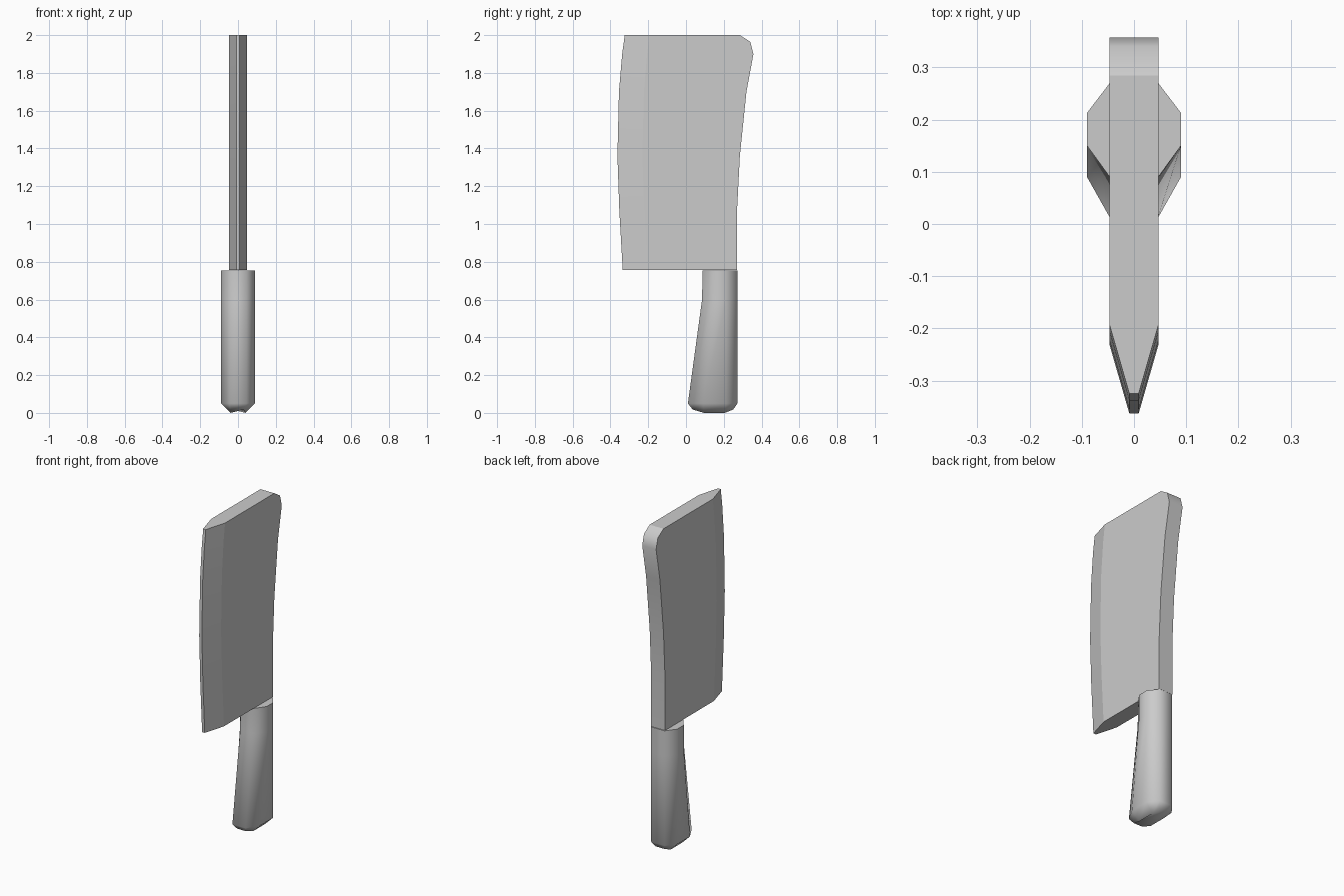
import bpy, bmesh, math

cube = bpy.data.objects.get("Cube")
if cube:
    bpy.data.objects.remove(cube, do_unlink=True)

grey = bpy.data.materials.new("plain grey")
grey.use_nodes = True
colour = (0.6, 0.6, 0.6, 1)
grey.diffuse_color = colour
bsdf = next(n for n in grey.node_tree.nodes if n.type == 'BSDF_PRINCIPLED')
bsdf.inputs["Base Color"].default_value = colour


def loft(name, rings, sharp_rule):
    """Skin a stack of rings, cap both ends, mark edges sharp by rule."""
    bm = bmesh.new()
    rows = [[bm.verts.new(p) for p in ring] for ring in rings]
    count = len(rows[0])
    for low, high in zip(rows, rows[1:]):
        for i in range(count):
            j = (i + 1) % count
            bm.faces.new((low[i], low[j], high[j], high[i]))
    bm.faces.new(rows[0][::-1])
    bm.faces.new(rows[-1])
    bmesh.ops.recalc_face_normals(bm, faces=bm.faces)
    for face in bm.faces:
        face.smooth = True
    for edge in bm.edges:
        edge.smooth = not sharp_rule(edge)
    mesh = bpy.data.meshes.new(name)
    bm.to_mesh(mesh)
    bm.free()
    mesh.materials.append(grey)
    obj = bpy.data.objects.new(name, mesh)
    bpy.context.collection.objects.link(obj)
    return obj


# Blade: wedge section following the cutting edge and the spine
BOTTOM, TOP = 0.757, 2.0
outline = [  # height, cutting edge y, spine y
    (BOTTOM, -0.335, 0.27), (1.07, -0.353, 0.27), (1.36, -0.363, 0.285),
    (1.7, -0.355, 0.32), (1.9, -0.338, 0.357), (1.965, -0.329, 0.34),
    (TOP, -0.325, 0.285)]


def blade_ring(z, front, back):
    half = [(0.009, front), (0.047, front + 0.132), (0.047, back)]
    return [(x, y, z) for x, y in half] + [(-x, y, z) for x, y in reversed(half)]


def blade_sharp(edge):
    a, b = (v.co for v in edge.verts)
    return abs(a.z - b.z) > 0.01 or a.z in (b.z,) and (a.z < 0.8 or a.z > 1.99)


loft("blade", [blade_ring(*row) for row in outline], blade_sharp)


# Handle: eight-sided grip that widens towards a rounded butt
def grip_ring(z, front, side):
    half = [(0.045, front), (0.09, side), (0.09, 0.213), (0.045, 0.272)]
    return [(x, y, z) for x, y in half] + [(-x, y, z) for x, y in reversed(half)]


butt_half = [(0.03, 0.035, 0.018), (0.04, 0.095, 0),
             (0.04, 0.205, 0), (0.03, 0.25, 0.018)]
butt = butt_half + [(-x, y, z) for x, y, z in reversed(butt_half)]
grip = [butt, grip_ring(0.05, 0.01, 0.09),
        grip_ring(0.6, 0.085, 0.15), grip_ring(0.755, 0.088, 0.15)]


def grip_sharp(edge):
    return all(v.co.z > 0.75 for v in edge.verts) or edge.calc_face_angle(0) > math.radians(65)


loft("handle", grip, grip_sharp)
